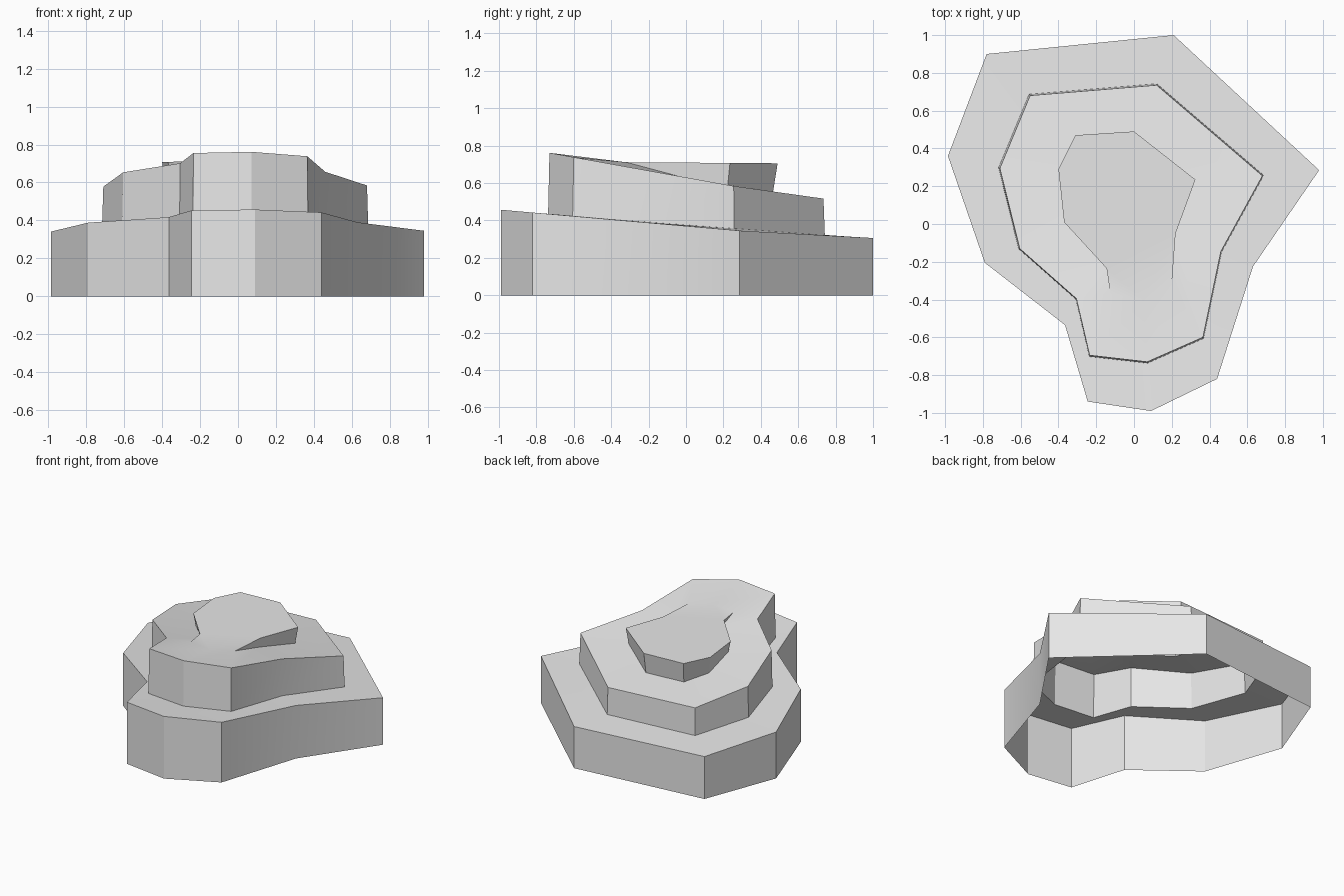
import bpy
import bmesh
import math

# Remove the default cube only
default_cube = bpy.data.objects.get("Cube")
if default_cube:
    bpy.data.objects.remove(default_cube, do_unlink=True)

# Single stone colour
stone = bpy.data.materials.new("stone grey")
stone.use_nodes = True
grey = (0.8, 0.8, 0.8, 1)
stone.diffuse_color = grey
stone.node_tree.nodes["Principled BSDF"].inputs["Base Color"].default_value = grey

# Plan outlines of the three terraces, clockwise from the back
lower = [(.21, 1), (.98, .285), (.63, -.225), (.44, -.82), (.09, -.99),
         (-.245, -.94), (-.365, -.535), (-.79, -.205), (-.985, .36), (-.78, .9)]
middle = [(.12, .735), (.68, .255), (.46, -.145), (.365, -.6), (.07, -.73),
          (-.235, -.695), (-.305, -.395), (-.605, -.13), (-.71, .295), (-.55, .68)]
upper = [(0, .49), (.325, .235), (.22, -.05), (.2, -.32), (.05, -.4),
         (-.125, -.37), (-.145, -.235), (-.37, .01), (-.4, .29), (-.31, .47)]
blended = (3, 4, 5)  # front corners where the summit runs into the middle terrace


# Sloping terrace surfaces, which flatten out towards the back
def ground(y):
    return 0


def lower_terrace(y):
    return .37 - .088 * y + .033 * max(0, y - .27)


def lower_terrace_inside(y):
    return .376 - .075 * y


def middle_terrace(y):
    return .63 - .18 * y + .04 * max(0, y - .26)


def summit(y):
    return .709 - .007 * y


def make_loop(bm, outline, height, scale=1.0):
    return [bm.verts.new((x * scale, y * scale, height(y * scale)))
            for x, y in outline]


def bridge(bm, outer, inner):
    count = len(outer)
    for i in range(count):
        j = (i + 1) % count
        corners = []
        for vert in (outer[j], outer[i], inner[i], inner[j]):
            if vert not in corners:
                corners.append(vert)
        if len(corners) > 2:
            bm.faces.new(corners)


# Terraced shell, open underneath
bm = bmesh.new()
summit_edge = make_loop(bm, upper, summit)
summit_foot = make_loop(bm, upper, middle_terrace, .95)
for i in blended:
    bm.verts.remove(summit_foot[i])
    summit_foot[i] = summit_edge[i]

loops = [
    make_loop(bm, lower, ground),
    make_loop(bm, lower, lower_terrace),
    make_loop(bm, middle, lower_terrace_inside, 1.01),
    make_loop(bm, middle, middle_terrace),
    summit_foot,
    summit_edge,
]
for outer, inner in zip(loops, loops[1:]):
    bridge(bm, outer, inner)

# Summit cap
bm.faces.new(list(reversed(summit_edge)))

mesh = bpy.data.meshes.new("terraced_rock")
bm.to_mesh(mesh)
bm.free()
mesh.materials.append(stone)
rock = bpy.data.objects.new("terraced_rock", mesh)
bpy.context.collection.objects.link(rock)

# Soften shallow corners, keep the terrace edges crisp
bpy.ops.object.select_all(action="DESELECT")
rock.select_set(True)
bpy.context.view_layer.objects.active = rock
bpy.ops.object.shade_smooth_by_angle(angle=math.radians(30))
